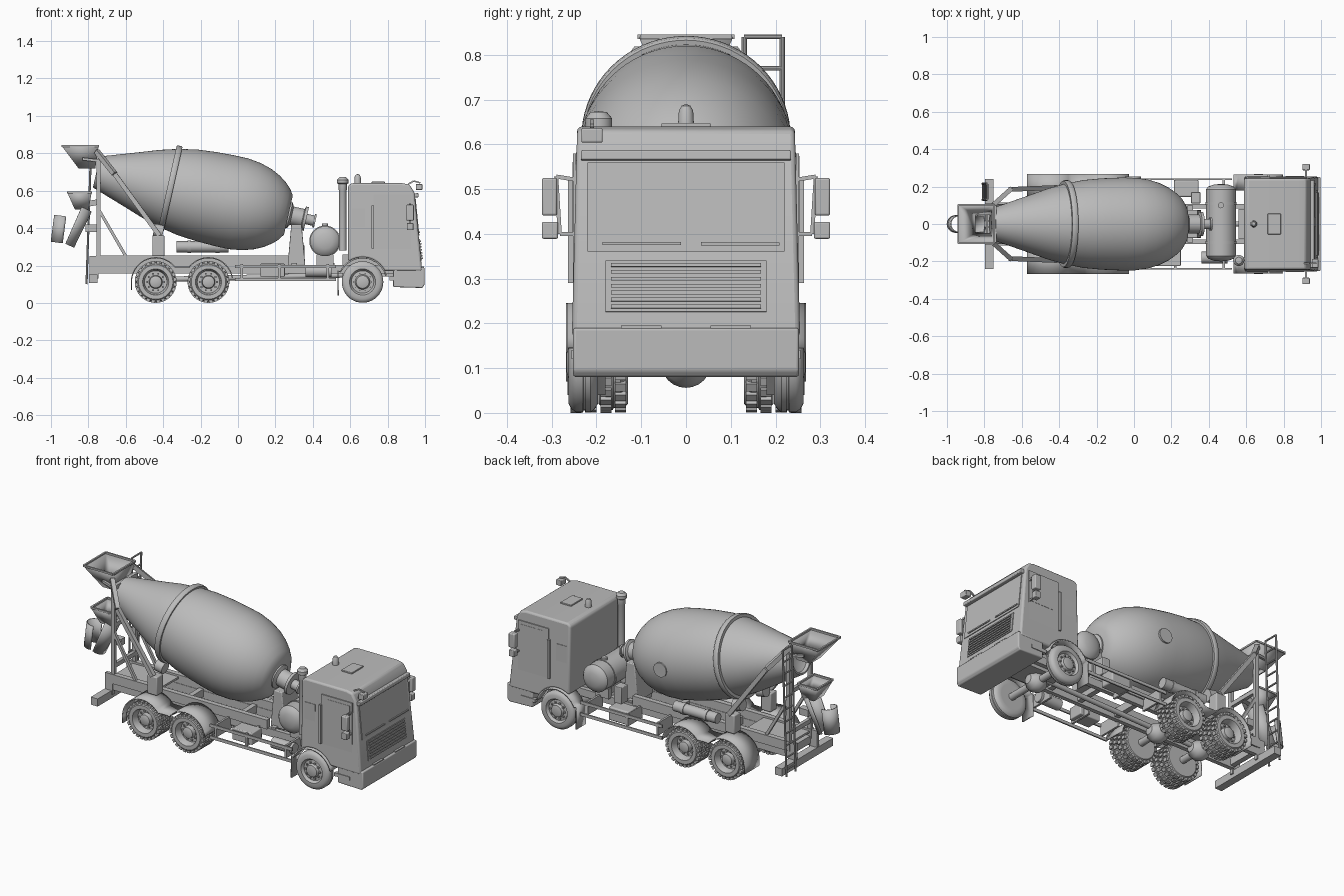
import bpy, bmesh, math
from mathutils import Vector, Matrix, Euler

cube = bpy.data.objects.get("Cube")
if cube:
    bpy.data.objects.remove(cube)

grey = bpy.data.materials.new("plain_grey")
grey.use_nodes = True
grey.diffuse_color = (0.5, 0.5, 0.5, 1)
grey.node_tree.nodes["Principled BSDF"].inputs["Base Color"].default_value = grey.diffuse_color
parts = []
SIDES = (("near", -1), ("far", 1))


def make(name, bm, bevel=0, solid=0):
    bmesh.ops.recalc_face_normals(bm, faces=bm.faces)
    mesh = bpy.data.meshes.new(name)
    bm.to_mesh(mesh)
    bm.free()
    mesh.materials.append(grey)
    ob = bpy.data.objects.new(name, mesh)
    bpy.context.collection.objects.link(ob)
    if solid:
        mod = ob.modifiers.new("thickness", 'SOLIDIFY')
        mod.thickness, mod.offset = solid, 0
    if bevel:
        mod = ob.modifiers.new("rounding", 'BEVEL')
        mod.width, mod.segments, mod.limit_method = bevel, 3, 'ANGLE'
    parts.append(ob)
    return ob


def boxes(name, matrices, bevel=0):
    bm = bmesh.new()
    for m in matrices:
        bmesh.ops.create_cube(bm, size=1, matrix=m)
    return make(name, bm, bevel)


def place(loc, size, tilt=0):
    return Matrix.LocRotScale(Vector(loc), Euler((0, tilt, 0)), Vector(size))


def box(name, loc, size, tilt=0, bevel=0):
    return boxes(name, [place(loc, size, tilt)], bevel)


def beam(name, points, width, depth):
    mats = []
    for a, b in zip(points, points[1:]):
        a, b = Vector(a), Vector(b)
        mats.append(Matrix.LocRotScale((a + b) / 2, (b - a).to_track_quat('Z', 'Y'),
                                       Vector((width, depth, (b - a).length))))
    return boxes(name, mats)


def lathe(name, profile, origin, axis, seg=32, sweep=(0, math.tau), solid=0):
    """Spin (distance along axis, radius) points around an axis."""
    bm = bmesh.new()
    m = Matrix.LocRotScale(Vector(origin), Vector(axis).to_track_quat('Z', 'Y'), None)
    full = sweep[1] - sweep[0] > 6.2
    angles = [sweep[0] + (sweep[1] - sweep[0]) * i / seg for i in range(seg + 1)]
    rows = [[bm.verts.new(m @ Vector((r * math.cos(a), r * math.sin(a), t))) for t, r in profile]
            for a in (angles[:-1] if full else angles)]
    if full:
        rows.append(rows[0])
    for p, q in zip(rows, rows[1:]):
        for k in range(len(profile) - 1):
            bm.faces.new((p[k], p[k + 1], q[k + 1], q[k]))
    bmesh.ops.remove_doubles(bm, verts=bm.verts, dist=1e-5)
    return make(name, bm, 0, solid)


def rod(name, a, b, radius, seg=20):
    a, b = Vector(a), Vector(b)
    length = (b - a).length
    return lathe(name, [(0, 0), (0, radius), (length, radius), (length, 0)], a, b - a, seg)


def prism(name, outline, y0, y1, bevel=0):
    bm = bmesh.new()
    face = bm.faces.new([bm.verts.new((x, y0, z)) for x, z in outline])
    out = bmesh.ops.extrude_face_region(bm, geom=[face])["geom"]
    bmesh.ops.translate(bm, vec=(0, y1 - y0, 0), verts=[v for v in out if isinstance(v, bmesh.types.BMVert)])
    return make(name, bm, bevel)


def arc(cx, cz, r, start, end, n=14):
    return [(cx + r * math.cos(math.radians(start + (end - start) * i / n)),
             cz + r * math.sin(math.radians(start + (end - start) * i / n))) for i in range(n + 1)]


def strip(name, path, y0, y1, thick):
    """Bent sheet following an x-z path."""
    bm = bmesh.new()
    rows = [[bm.verts.new((x, y, z)) for y in (y0, y1)] for x, z in path]
    for p, q in zip(rows, rows[1:]):
        bm.faces.new((p[0], p[1], q[1], q[0]))
    return make(name, bm, 0, thick)


def funnel(name, top, bottom, z_top, z_bottom):
    """Open pyramid; each rim is (x0, x1, half width)."""
    bm = bmesh.new()
    rings = [[bm.verts.new((x, y, z)) for x, y in ((x0, -w), (x1, -w), (x1, w), (x0, w))]
             for (x0, x1, w), z in ((top, z_top), (bottom, z_bottom))]
    for i in range(4):
        j = (i + 1) % 4
        bm.faces.new((rings[0][i], rings[0][j], rings[1][j], rings[1][i]))
    make(name, bm, 0, 0.006)
    x0, x1, w = top
    beam(name + "_rim", [(x0, -w, z_top), (x1, -w, z_top), (x1, w, z_top), (x0, w, z_top), (x0, -w, z_top)], .01, .01)


# Wheels, with hub nuts and block treads at the rear
FRONT_X, REAR_X, AXLE_Z = 0.666, (-0.44, -0.158), 0.112
TYRE = [(0, 0), (0, .07), (0, .092), (.008, .105), (.016, .111), (.027, .111), (.028, .107), (.032, .107),
        (.033, .111), (.048, .111), (.058, .105), (.065, .092), (.065, .07), (.058, .066)]
CONVEX = [(.05, .06), (.052, .04), (.066, .034), (.07, .02), (.07, 0)]
DISH = [(.025, .06), (.025, .036), (.05, .032), (.055, .02), (.055, 0)]
for side, s in SIDES:
    for label, x, inset, rim, treads in [("front", FRONT_X, .197, CONVEX, False)] + [
            (f"rear_{place_name}_{i}", x, inset, DISH, True) for i, x in enumerate(REAR_X)
            for place_name, inset in (("outer", .197), ("inner", .13))]:
        profile = [(t, r - .006 if treads and r > .1 else r) for t, r in TYRE] + rim
        lathe(f"{side}_{label}_wheel", profile, (x, s * inset, AXLE_Z), (0, s, 0), 40)
        nuts = [place((x + .046 * math.cos(a), s * (inset + rim[0][0] + .003), AXLE_Z + .046 * math.sin(a)),
                      (.009, .012, .009)) for a in [math.tau * k / 10 for k in range(10)]]
        boxes(f"{side}_{label}_nuts", nuts)
        if treads:
            boxes(f"{side}_{label}_treads", [
                place((x + .104 * math.cos(a), s * (inset + t), AXLE_Z + .104 * math.sin(a)), (.015, .025, .019), -a)
                for row, t in enumerate((.016, .049)) for a in [math.tau * (k + row / 2) / 24 for k in range(24)]])

    # Mudguards
    a, b = REAR_X
    path = [(a - .13, .07)] + arc(a, AXLE_Z, .13, 180, 38) + arc(b, AXLE_Z, .13, 142, 10)
    strip(f"{side}_rear_mudguard", path, s * .13, s * .268, .006)
    strip(f"{side}_front_mudguard", [(.535, .04), (.535, .17)] + arc(FRONT_X, AXLE_Z, .13, 155, 15),
          s * .18, s * .265, .008)

    # Chassis rails and side guards
    box(f"{side}_subframe_rail", (-.245, s * .1, .225), (1.03, .03, .055))
    box(f"{side}_chassis_rail", (.09, s * .095, .18), (1.68, .025, .045))
    for z in (.125, .195):
        box(f"{side}_side_guard", (.255, s * .24, z), (.54, .008, .018))
    for x in (.02, .22, .48):
        box(f"{side}_guard_bracket", (x, s * .17, .17), (.012, .14, .075))

    # Rear drum frame
    beam(f"{side}_drum_brace", [(-.755, s * .1, .81), (-.66, s * .185, .69), (-.42, s * .195, .36)], .025, .025)
    box(f"{side}_rear_post", (-.745, s * .1, .49), (.022, .022, .56))
    box(f"{side}_brace_foot", (-.425, s * .17, .305), (.065, .06, .11), 0, .006)
    rod(f"{side}_drum_roller", (-.45, s * .11, .39), (-.40, s * .11, .38), .035)
    beam(f"{side}_rear_stay", [(-.745, s * .1, .5), (-.6, s * .1, .25)], .016, .016)
    box(f"{side}_tail_bracket", (-.77, s * .1, .19), (.05, .02, .12))

for i, x in enumerate((FRONT_X,) + REAR_X):
    rod("axle", (x, -.2, AXLE_Z), (x, .2, AXLE_Z), .02)
    lathe("axle_housing", [(-.06, 0), (-.055, .025), (-.03, .048), (0, .056), (.03, .048), (.055, .025), (.06, 0)],
          (x, 0, AXLE_Z), (1, 0, 0), 24)
rod("drive_shaft", (-.44, 0, .125), (.6, 0, .15), .014)
box("engine", (.72, 0, .2), (.32, .16, .12))
for x in (-.74, -.3, .05, .3, .5):
    box("cross_member", (x, 0, .19), (.03, .2, .045))
box("rear_deck", (-.6, 0, .235), (.3, .2, .012))

# Mixing drum along a tilted axis
BASE, AXIS = Vector((-.757, 0, .70)), Vector((1.027, 0, -.23)).normalized()
lathe("drum", [(.06, 0), (.02, .072), (0, .076), (0, .085), (.1, .119), (.2, .153), (.3, .188), (.4, .216),
               (.5, .235), (.6, .244), (.7, .248), (.78, .248), (.85, .238), (.91, .22), (.96, .196),
               (1.0, .168), (1.03, .14), (1.052, .107), (1.052, 0)], BASE, AXIS, 72)
lathe("drum_ring", [(.388, .2), (.388, .23), (.394, .234), (.414, .234), (.42, .23), (.42, .2)], BASE, AXIS, 72)
hatch = BASE + AXIS * .77
rod("drum_hatch", hatch + Vector((0, .23, 0)), hatch + Vector((0, .254, 0)), .042, 28)
lathe("drum_gearbox", [(1.03, 0), (1.03, .07), (1.06, .07), (1.07, .05), (1.13, .05), (1.135, .065), (1.15, .065),
                       (1.15, .028), (1.19, .028), (1.19, .036), (1.2, .036), (1.2, 0)], BASE, AXIS)
prism("gearbox_pedestal", [(.265, .2), (.36, .2), (.34, .42), (.285, .42)], -.075, .075, .005)

# Filling hopper, discharge funnel and folded chutes
funnel("filling_hopper", (-.94, -.747, .103), (-.85, -.765, .05), .84, .72)
for y in (-.1, .1):
    beam("hopper_stay", [(-.745, y, .76), (-.83, y * .8, .77)], .014, .014)
for z in (.3, .54, .76):
    box("rear_cross_bar", (-.745, 0, z), (.02, .2, .025))
funnel("discharge_funnel", (-.91, -.785, .075), (-.87, -.8, .045), .59, .5)
beam("funnel_arm", [(-.745, 0, .54), (-.8, 0, .53)], .03, .03)
box("chute_pivot", (-.785, 0, .4), (.06, .04, .04))
lathe("main_chute", [(0, .05), (.215, .042)], (-.83, 0, .51), (-.087, 0, -.195), 16, (3.0, 6.42), .006)
lathe("folded_chute", [(0, .044), (.145, .044)], (-.936, 0, .465), (-.019, 0, -.145), 16, (-.4, 3.54), .006)

# Ladder and rear bumper
for y in (.13, .215):
    rod("ladder_rail", (-.81, y, .1), (-.785, y, .84), .006, 10)
for k in range(11):
    z = .14 + .07 * k
    rod("ladder_rung", (-.809 + .034 * (z - .1), .13, z), (-.809 + .034 * (z - .1), .215, z), .005, 8)
box("rear_bumper", (-.775, 0, .13), (.045, .48, .045))

# Tanks and boxes carried on the frame
lathe("water_tank", [(-.2, 0), (-.196, .04), (-.185, .068), (-.17, .08), (.185, .08), (.2, .068), (.21, .04), (.215, 0)],
      (.465, 0, .33), (0, 1, 0), 36)
for y in (-.1, .11):
    rod("tank_strap", (.465, y - .008, .33), (.465, y + .008, .33), .084, 36)
    box("tank_cradle", (.465, y, .225), (.09, .03, .06))
rod("tank_cap", (.465, .1, .4), (.465, .1, .425), .016)
rod("hydraulic_cylinder", (-.33, .17, .3), (-.05, .17, .3), .03)
for x in (-.27, -.12):
    rod("cylinder_band", (x, .17, .3), (x + .02, .17, .3), .034)
box("battery_box", (.185, -.18, .175), (.13, .09, .07), 0, .005)
box("fuel_box", (.28, .19, .175), (.13, .09, .08), 0, .008)
rod("air_tank", (.36, -.18, .17), (.5, -.18, .17), .032)
box("control_cabinet", (.33, .14, .26), (.05, .06, .1), 0, .004)

# Cab shell, narrowing slightly toward the roof
TILT = -math.atan(.1)


def front_x(z):
    return .985 - .1 * (z - .17)


cab = prism("cab", arc(FRONT_X, AXLE_Z, .13, 120, 27) + [(front_x(.17), .17), (front_x(.59), .59), (front_x(.59) - .025, .632),
            (.88, .64), (.605, .64), (.588, .625), (.588, .225)], -.255, .255, .012)
for v in cab.data.vertices:
    v.co.y *= 1 - .1 * (v.co.z - .17)


def on_front(name, y, z, width, height, depth=.008):
    return box(name, (front_x(z), y, z), (depth, width, height), TILT)


# Cab front: windscreen, wipers, visor, grille and bumper
on_front("windscreen", 0, .46, .44, .2)
box("sun_visor", (front_x(.575) + .006, 0, .575), (.03, .47, .022), TILT, .004)
on_front("grille_frame", 0, .283, .36, .115)
for k in range(7):
    on_front("grille_slat", 0, .237 + .0155 * k, .335, .008, .02)
for y in (-.1, .12):
    box("wiper", (front_x(.378) + .006, y, .378), (.008, .175, .007)).rotation_euler.x = -.003
prism("front_bumper", [(.83, .085), (.985, .08), (.997, .095), (.997, .19), (.83, .19)], -.252, .252, .006)
for y in (-.1, .1):
    box("bumper_step", (.985, y, .192), (.02, .09, .006))

# Cab sides: doors, handles, steps and mirrors
for side, s in SIDES:
    box(f"{side}_door", (.825, s * .249, .4), (.2, .006, .36)).rotation_euler.x = 0
    box(f"{side}_door_window", (.835, s * .2505, .48), (.15, .006, .16))
    box(f"{side}_grab_rail", (.72, s * .257, .405), (.012, .014, .23))
    box(f"{side}_rear_panel", (.645, s * .246, .44), (.07, .006, .13))
    box(f"{side}_step", (.86, s * .245, .13), (.1, .022, .02))
    box(f"{side}_main_mirror", (.92, s * .305, .483), (.04, .034, .084), 0, .005)
    box(f"{side}_wide_mirror", (.92, s * .304, .408), (.035, .036, .038), 0, .004)
    beam(f"{side}_mirror_arm", [(.92, s * .24, .52), (.92, s * .29, .528), (.92, s * .282, .4), (.92, s * .24, .4)], .009, .009)

# Roof fittings and air intake
lathe("beacon", [(0, 0), (0, .018), (.035, .016), (.046, .01), (.05, 0)], (.64, 0, .64), (0, 0, 1), 20)
box("roof_hatch", (.75, 0, .643), (.07, .11, .01), 0, .003)
box("kerb_mirror", (.968, -.21, .62), (.035, .048, .032), 0, .004)
beam("kerb_mirror_arm", [(.91, -.21, .635), (.94, -.21, .652), (.975, -.21, .642)], .008, .008)
lathe("air_intake", [(0, 0), (0, .02), (.32, .02), (.325, .022), (.355, .022), (.36, .03), (.378, .03), (.392, .018), (.394, 0)],
      (.56, -.195, .28), (0, 0, 1), 24)

bpy.ops.object.select_all(action='DESELECT')
for ob in parts:
    ob.select_set(True)
bpy.context.view_layer.objects.active = parts[0]
bpy.ops.object.shade_smooth_by_angle(angle=math.radians(35))
